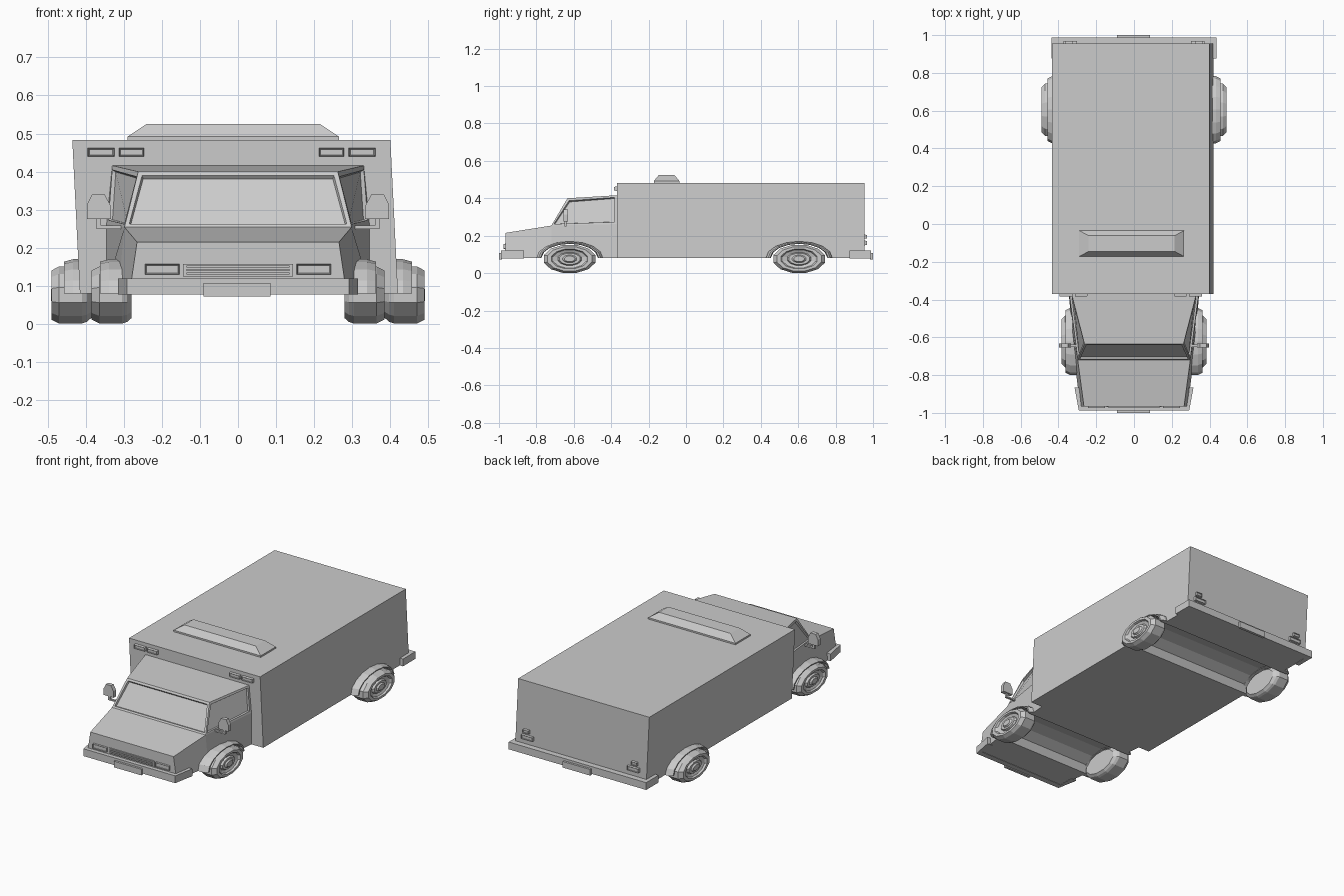
import bpy, bmesh
from math import pi, sin, cos

if "Cube" in bpy.data.objects:
    bpy.data.objects.remove(bpy.data.objects["Cube"])


def make(name, verts, faces):
    me = bpy.data.meshes.new(name)
    me.from_pydata(verts, [], faces)
    bm = bmesh.new()
    bm.from_mesh(me)
    bmesh.ops.remove_doubles(bm, verts=bm.verts, dist=1e-5)
    bmesh.ops.recalc_face_normals(bm, faces=bm.faces)
    bm.to_mesh(me)
    bm.free()
    ob = bpy.data.objects.new(name, me)
    bpy.context.collection.objects.link(ob)
    return ob


def loft(name, a, b):
    """Solid between two outlines with equal point counts."""
    n = len(a)
    faces = [tuple(range(n)), tuple(range(n, 2 * n))]
    faces += [(i, (i + 1) % n, n + (i + 1) % n, n + i) for i in range(n)]
    return make(name, list(a) + list(b), faces)


def rect(x0, x1, y0, y1, z):
    return [(x0, y0, z), (x1, y0, z), (x1, y1, z), (x0, y1, z)]


def box(name, x0, x1, y0, y1, z0, z1):
    return loft(name, rect(x0, x1, y0, y1, z0), rect(x0, x1, y0, y1, z1))


def lamp(name, x0, x1, z0, z1, y, out):
    """Framed lamp tapering outwards with a sunken lens."""
    def r(d, yy):
        return [(x0 + d, yy, z0 + d), (x1 - d, yy, z0 + d), (x1 - d, yy, z1 - d), (x0 + d, yy, z1 - d)]
    ob = loft(name, r(0, y), r(.002, y + out))
    bm = bmesh.new()
    bm.from_mesh(ob.data)
    f = [f for f in bm.faces if abs(f.calc_center_median().y - y - out) < 1e-5]
    bmesh.ops.inset_individual(bm, faces=f, thickness=.004, depth=-.004)
    bm.to_mesh(ob.data)
    bm.free()


def spin(name, cy, cz, profile, ry, rz, n, a0=0, a1=2 * pi, sx=1, closed=False):
    """Sweep an (x, scale) profile round an elliptical path about the x axis."""
    m = len(profile)
    verts, faces = [], []
    for i in range(n + 1):
        a = a0 + (a1 - a0) * i / n
        verts += [(sx * x, cy + ry * s * cos(a), cz + rz * s * sin(a)) for x, s in profile]
    for i in range(n):
        for j in range(m if closed else m - 1):
            k = (j + 1) % m
            faces.append((i * m + j, i * m + k, (i + 1) * m + k, (i + 1) * m + j))
    if closed:
        faces += [tuple(range(m)), tuple(range(n * m, n * m + m))]
    return make(name, verts, faces)


# Cargo box, leaning very slightly to one side
cargo = loft("cargo_box", rect(-.415, .42, -.37, .955, .08), rect(-.435, .40, -.37, .955, .483))

# Cab: side profile of (y, z, half width)
prof = [(-.965, .08, .285), (-.965, .215, .265), (-.72, .254, .298), (-.634, .40, .262),
        (-.37, .416, .33), (-.37, .262, .345), (-.37, .08, .345), (-.72, .08, .315)]
verts = [(s * w, y, z) for s in (-1, 1) for y, z, w in prof]
faces = [(i, (i + 1) % 8, 8 + (i + 1) % 8, 8 + i) for i in range(8)]
for q in ((0, 1, 2, 7), (7, 2, 5, 6), (2, 3, 4, 5)):
    faces += [q, tuple(i + 8 for i in q)]
cab = make("cab", verts, faces)

# Recessed windscreen and side windows
bm = bmesh.new()
bm.from_mesh(cab.data)
glass = []
for f in bm.faces:
    c = f.calc_center_median()
    if .3 < c.z < .36 and c.y < -.4:
        glass.append(f)
bmesh.ops.inset_individual(bm, faces=glass, thickness=.016)
bmesh.ops.inset_individual(bm, faces=glass, thickness=.005, depth=-.01)
bm.to_mesh(cab.data)
bm.free()

# Wheel tunnels cut through the floor, then arches and wheels
tire = [(0, 0), (0, .8), (.012, .94), (.025, 1), (.085, 1), (.105, .86), (.105, .70),
        (.095, .64), (.088, .46), (.098, .40), (.098, .27), (.106, .2), (.106, 0)]
for pos, cy, outer, body, target in (("front", -.622, .385, .32, cab), ("rear", .605, .491, .415, cargo)):
    cut = spin("tunnel_cutter", cy, .08, [(-.6, 0), (-.6, 1), (.6, 1), (.6, 0)], .152, .08, 12)
    mod = target.modifiers.new("tunnel", 'BOOLEAN')
    mod.operation, mod.solver, mod.object = 'DIFFERENCE', 'EXACT', cut
    bpy.context.view_layer.objects.active = target
    bpy.ops.object.modifier_apply(modifier=mod.name)
    bpy.data.objects.remove(cut)
    arch = [(body - .03, 1), (body + .018, 1), (body + .042, .93), (body + .042, .88),
            (body + .03, .85), (body - .03, .85)]
    for side, s in (("left", -1), ("right", 1)):
        spin(f"{pos}_{side}_arch", cy, .08, arch, .178, .09, 8, 0, pi, s, True)
        spin(f"{pos}_{side}_wheel", cy, .076, [(outer - .106 + x, k) for x, k in tire],
             .143, .0775, 12, pi / 12, 2 * pi + pi / 12, s)

# Bumpers: U shapes that wrap the corners
def bumper(name, pts):
    loop = [(x, y) for x, y in pts] + [(-x, y) for x, y in reversed(pts)]
    loft(name, [(x, y, .078) for x, y in loop], [(x, y, .12) for x, y in loop])


bumper("front_bumper", [(.28, -.955), (.28, -.865), (.315, -.865), (.292, -.988)])
bumper("rear_bumper", [(.41, .95), (.41, .875), (.438, .875), (.438, .988)])
box("front_plate", -.09, .085, -1.0, -.985, .072, .107)
box("rear_plate", -.09, .085, .985, 1.0, .072, .107)

# Lamps on the nose, the box brow and the tail
for s in (-1, 1):
    a, b = sorted((s * .245, s * .153))
    lamp("headlight", a, b, .129, .158, -.955, -.02)
    a, b = sorted((s * .375, s * .30))
    lamp("tail_lamp_lower", a, b, .148, .174, .95, .018)
    a, b = sorted((s * .365, s * .325))
    lamp("tail_lamp_upper", a, b, .184, .206, .95, .018)
    for lo, hi in ((.229, .296), (.307, .378)):
        a, b = sorted((s * lo, s * hi))
        lamp("brow_lamp", a - .017, b - .017, .439, .463, -.365, -.02)

# Grille with slats
box("grille_panel", -.145, .145, -.969, -.95, .125, .158)
for i in range(3):
    box("grille_slat", -.135, .135, -.975, -.96, .130 + i * .009, .135 + i * .009)

# Roof light bar with a short skirt
box("roof_bar_base", -.29, .265, -.172, -.035, .48, .492)
loft("roof_bar", rect(-.29, .265, -.172, -.035, .492), rect(-.24, .215, -.145, -.062, .525))

# Door mirrors on bent stalks
head = [(.333, .275), (.397, .275), (.397, .312), (.383, .34), (.35, .34), (.335, .312)]
for s in (-1, 1):
    loft("mirror", [(s * x, -.655, z) for x, z in head], [(s * x, -.632, z) for x, z in head])
    a, b = sorted((s * .30, s * .372))
    box("mirror_arm", a, b, -.65, -.638, .25, .258)
    a, b = sorted((s * .36, s * .372))
    box("mirror_post", a, b, -.65, -.638, .25, .28)
